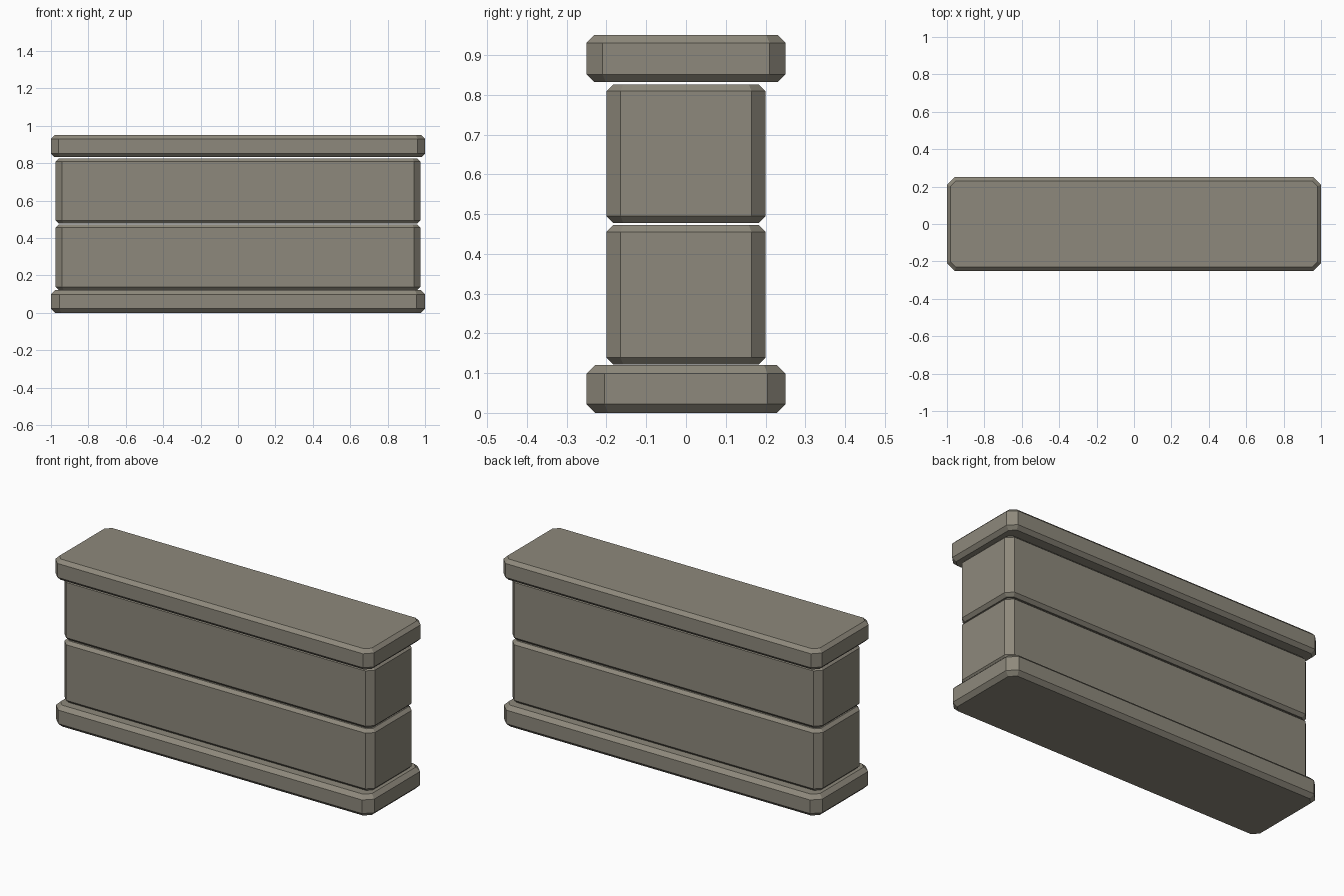
import bpy
import bmesh

if "Cube" in bpy.data.objects:
    bpy.data.objects.remove(bpy.data.objects["Cube"])

stone = bpy.data.materials.new("stone")
stone.diffuse_color = (0.27, 0.25, 0.20, 1.0)
stone.use_nodes = True
stone.node_tree.nodes["Principled BSDF"].inputs["Base Color"].default_value = stone.diffuse_color


def octagon(hx, hy, cut):
    """Rectangle outline with cut corners, counter-clockwise."""
    return [(hx, cut - hy), (hx, hy - cut), (hx - cut, hy), (cut - hx, hy),
            (-hx, hy - cut), (-hx, cut - hy), (cut - hx, -hy), (hx - cut, -hy)]


def slab(name, hx, hy, z0, z1, cut, edge):
    """Stone block with cut corners and bevelled top and bottom edges."""
    bm = bmesh.new()
    inner = octagon(hx - edge, hy - edge, cut - edge * 0.586)
    outer = octagon(hx, hy, cut)
    levels = [(inner, z0), (outer, z0 + edge), (outer, z1 - edge), (inner, z1)]
    rings = [[bm.verts.new((x, y, z)) for x, y in pts] for pts, z in levels]
    for a, b in zip(rings, rings[1:]):
        for i in range(8):
            j = (i + 1) % 8
            bm.faces.new((a[i], a[j], b[j], b[i]))
    bm.faces.new(rings[0][::-1])
    bm.faces.new(rings[-1])
    mesh = bpy.data.meshes.new(name)
    bm.to_mesh(mesh)
    bm.free()
    mesh.materials.append(stone)
    bpy.context.collection.objects.link(bpy.data.objects.new(name, mesh))


# Wide plinth and capstone
slab("base_slab", 1.0, 0.25, 0.0, 0.121, 0.045, 0.022)
slab("cap_slab", 1.0, 0.25, 0.832, 0.95, 0.04, 0.0195)

# Two stacked wall courses with open joints
slab("lower_block", 0.975, 0.2, 0.122, 0.472, 0.035, 0.017)
slab("upper_block", 0.975, 0.2, 0.478, 0.826, 0.035, 0.017)
